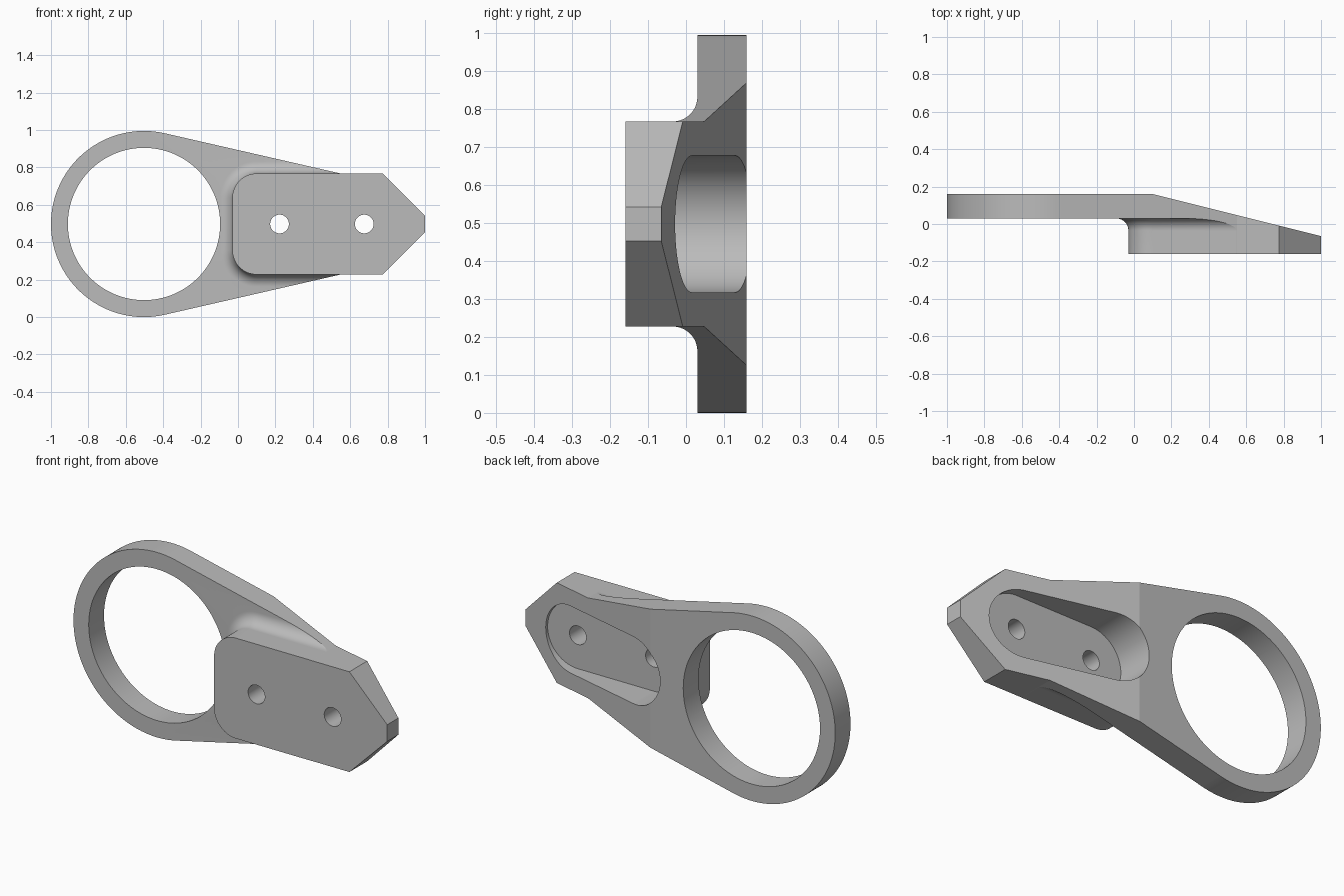
import bpy, bmesh
from math import sin, cos, pi, radians, atan

cube = bpy.data.objects.get("Cube")
if cube:
    bpy.data.objects.remove(cube, do_unlink=True)

MID = 0.4975            # height of the centre line
RING_X, RING_R, BORE_R = -0.5025, 0.4975, 0.407
FRONT, STEP, BACK = -0.16, 0.03, 0.16
PAD_HALF, PAD_LEFT, CORNER = 0.27, -0.03, 0.13
FILLET = 0.065
BOLT_X = (0.222, 0.675)


def loft(name, rings):
    """Closed solid through rings of equal point count."""
    bm = bmesh.new()
    loops = [[bm.verts.new(p) for p in ring] for ring in rings]
    n = len(loops[0])
    for a, b in zip(loops, loops[1:]):
        for i in range(n):
            j = (i + 1) % n
            bm.faces.new((a[i], a[j], b[j], b[i]))
    bm.faces.new(loops[0])
    bm.faces.new(loops[-1])
    bmesh.ops.recalc_face_normals(bm, faces=bm.faces)
    mesh = bpy.data.meshes.new(name)
    bm.to_mesh(mesh)
    bm.free()
    obj = bpy.data.objects.new(name, mesh)
    bpy.context.scene.collection.objects.link(obj)
    return obj


def prism(name, outline, y0, y1):
    return loft(name, [[(x, y, MID + z) for x, z in outline] for y in (y0, y1)])


def arc(cx, cz, r, start, end, steps):
    angles = [start + (end - start) * i / steps for i in range(steps + 1)]
    return [(cx + r * cos(a), cz + r * sin(a)) for a in angles]


def circle(cx, r, steps):
    return arc(cx, 0, r, 0, 2 * pi, steps)[:-1]


def boolean(target, cutter, operation):
    mod = target.modifiers.new(operation.title(), 'BOOLEAN')
    mod.operation, mod.solver, mod.object = operation, 'EXACT', cutter
    cutter.hide_render = True
    graph = bpy.context.evaluated_depsgraph_get()
    mesh = bpy.data.meshes.new_from_object(target.evaluated_get(graph))
    target.modifiers.clear()
    target.data = mesh
    bpy.data.objects.remove(cutter, do_unlink=True)


# Silhouette: ring, tangent arms and pointed nose
slope = 0.2287
tilt = atan(slope)
half = PAD_HALF - 0.0004
tx, tz = RING_X + RING_R * sin(tilt), RING_R * cos(tilt)
join_x = tx + (tz - half) / slope
nose = [(join_x, -half), (0.775, -half), (1, -0.045),
        (1, 0.045), (0.775, half), (join_x, half)]
outline = arc(RING_X, 0, RING_R, pi / 2 - tilt, 1.5 * pi + tilt, 112) + nose
body = prism("bracket_body", outline, FRONT, BACK)


# Raised pad flaring through a fillet into the plate face
def pad_ring(y, grow):
    r = CORNER + grow
    cx, cz = PAD_LEFT + CORNER, PAD_HALF - CORNER
    pts = [(1.3, PAD_HALF + grow)]
    pts += arc(cx, cz, r, pi / 2, pi, 20)
    pts += arc(cx, -cz, r, pi, 1.5 * pi, 20)
    pts += [(1.3, -PAD_HALF - grow)]
    return [(x, y, MID + z) for x, z in pts]


rings = [pad_ring(FRONT - 0.1, 0)]
for i in range(13):
    a = pi / 2 * i / 12
    rings.append(pad_ring(STEP - FILLET + FILLET * sin(a), FILLET * (1 - cos(a))))
rings += [pad_ring(STEP, 2), pad_ring(BACK + 0.2, 2)]
boolean(body, loft("pad_and_plate", rings), 'INTERSECT')

# Sloped back of the nose
slant = [(-0.1, 0.21), (1.3, -0.14), (1.3, 0.5), (-0.1, 0.5)]
wedge = loft("slant_cutter", [[(x, y, z) for x, y in slant] for z in (-0.5, 1.5)])
boolean(body, wedge, 'DIFFERENCE')

# Ring bore
boolean(body, prism("bore_cutter", circle(RING_X, BORE_R, 128), -0.5, 0.5), 'DIFFERENCE')

# Rounded pocket in the back
pocket = (arc(BOLT_X[0], 0, 0.18, pi / 2, 1.5 * pi, 40)
          + arc(BOLT_X[1], 0, 0.18, -pi / 2, pi / 2, 40))
boolean(body, prism("pocket_cutter", pocket, -0.045, 0.5), 'DIFFERENCE')

# Bolt holes
for x in BOLT_X:
    boolean(body, prism("bolt_cutter", circle(x, 0.05, 40), -0.5, 0.5), 'DIFFERENCE')

# Material
grey = bpy.data.materials.new("light_grey")
colour = (0.5, 0.5, 0.5, 1)
grey.use_nodes = True
grey.diffuse_color = colour
grey.node_tree.nodes["Principled BSDF"].inputs["Base Color"].default_value = colour
body.data.materials.clear()
body.data.materials.append(grey)

# Smooth curved walls, flat large faces
bpy.ops.object.select_all(action='DESELECT')
body.select_set(True)
bpy.context.view_layer.objects.active = body
bpy.ops.object.shade_smooth_by_angle(angle=radians(12))
for face in body.data.polygons:
    face.material_index = 0
    if face.area > 0.02:
        face.use_smooth = False
